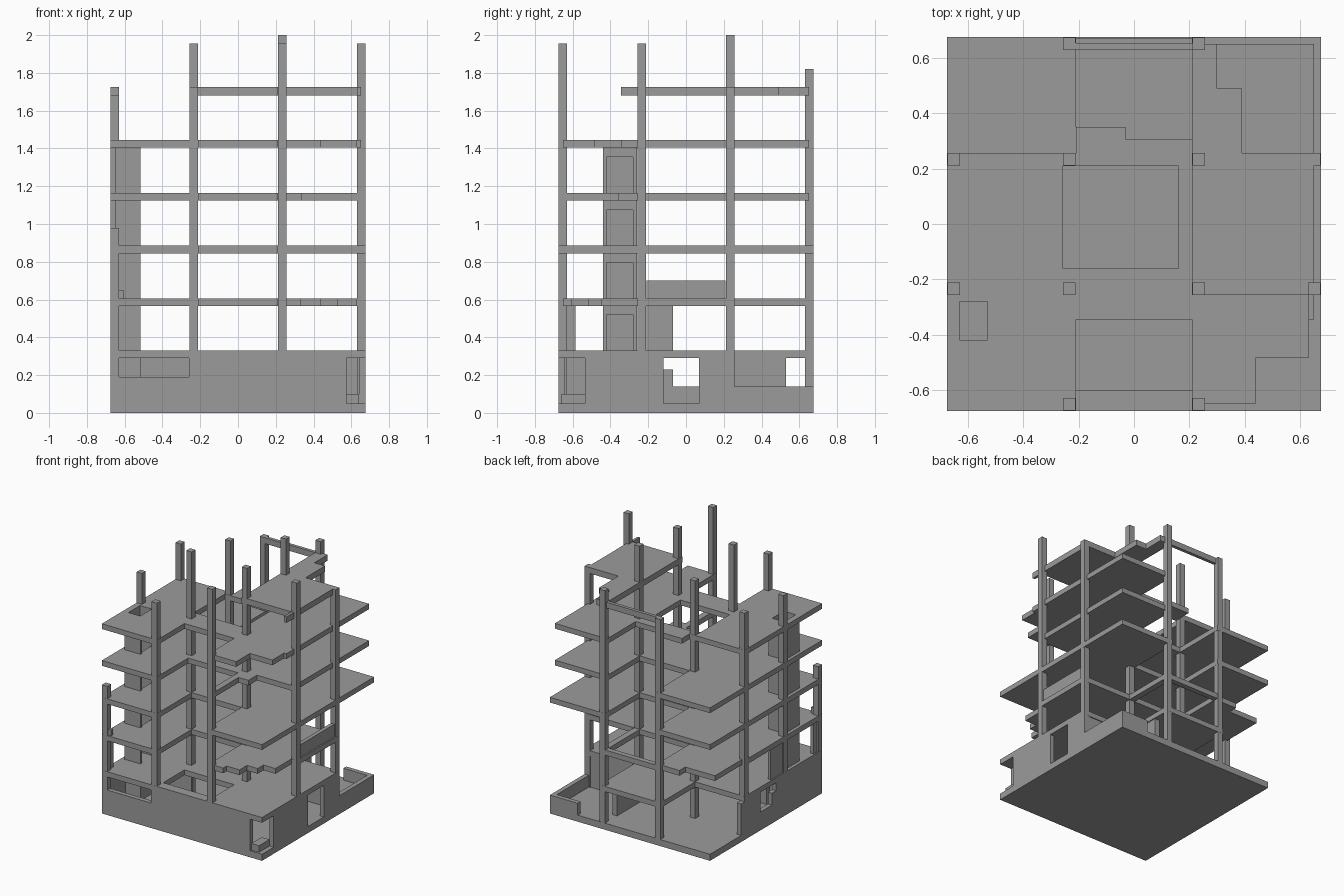
import bpy, bmesh

if "Cube" in bpy.data.objects:
    bpy.data.objects.remove(bpy.data.objects["Cube"])

B0, B1 = 0.21, 0.257   # faces of the inner columns
E = 0.675              # outer edge of the footprint
S = 0.65               # recessed slab edge

concrete = bpy.data.materials.new("dark_concrete")
concrete.diffuse_color = (0.33, 0.33, 0.33, 1)
concrete.use_nodes = True
concrete.node_tree.nodes["Principled BSDF"].inputs["Base Color"].default_value = concrete.diffuse_color

def plate(name, adds, cuts, lo, hi, axis='z'):
    """Union of rectangles minus cut rectangles, extruded lo..hi along an axis."""
    rects = adds + cuts
    us = sorted({round(v, 4) for r in rects for v in r[:2]})
    vs = sorted({round(v, 4) for r in rects for v in r[2:]})
    inside = lambda u, v, rs: any(r[0] < u < r[1] and r[2] < v < r[3] for r in rs)
    full = set()
    for i in range(len(us) - 1):
        for j in range(len(vs) - 1):
            u, v = (us[i] + us[i + 1]) / 2, (vs[j] + vs[j + 1]) / 2
            if inside(u, v, adds) and not inside(u, v, cuts):
                full.add((i, j))
    place = {'z': lambda u, v, w: (u, v, w),
             'x': lambda u, v, w: (w, u, v),
             'y': lambda u, v, w: (u, w, v)}[axis]
    bm = bmesh.new()
    cache = {}

    def vert(i, j, w):
        if (i, j, w) not in cache:
            cache[i, j, w] = bm.verts.new(place(us[i], vs[j], w))
        return cache[i, j, w]

    for i, j in full:
        ring = [(i, j), (i + 1, j), (i + 1, j + 1), (i, j + 1)]
        bm.faces.new([vert(*p, hi) for p in ring])
        bm.faces.new([vert(*p, lo) for p in reversed(ring)])
        for k, nb in enumerate([(i, j - 1), (i + 1, j), (i, j + 1), (i - 1, j)]):
            if nb not in full:
                p, q = ring[k], ring[(k + 1) % 4]
                bm.faces.new([vert(*p, lo), vert(*q, lo), vert(*q, hi), vert(*p, hi)])
    bmesh.ops.recalc_face_normals(bm, faces=bm.faces)
    me = bpy.data.meshes.new(name)
    bm.to_mesh(me)
    bm.free()
    me.materials.append(concrete)
    bpy.context.collection.objects.link(bpy.data.objects.new(name, me))

# bays: first letter left/centre/right, second front/middle/back
XS = {'L': (-E, -B0), 'C': (-B1, B1), 'R': (B0, E)}
YS = {'F': (-E, -B0), 'M': (-B1, B1), 'B': (B0, E)}
bays = lambda text: [XS[k[0]] + YS[k[1]] for k in text.split()]
SHAFT_HOLE = (-0.63, -0.53, -0.42, -0.28)

# columns: x, y, broken-off height
a, b, h = 0.652, 0.234, 0.0225
COLUMNS = [(-a, -a, .98), (-b, -a, 1.725), (b, -a, 1.955),
           (-a, -b, 1.68), (-b, -b, 1.955), (b, -b, 1.955), (a, -b, 1.955),
           (-a, b, 1.725), (-b, b, 1.86), (b, b, 2.0), (a, b, 1.725),
           (-b, a, 1.725), (b, a, 1.82)]
for x, y, top in COLUMNS:
    plate("column", [(x - h, x + h, y - h, y + h)], [], 0.05, top)

# ground slab
plate("ground_slab", [(-E, E, -E, E)], [], 0, 0.05)

# ground storey walls with openings
plate("front_wall", [(-E, E, .05, .29)],
      [(-.63, -.26, .19, .29), (.575, E, .05, .29)], -E, -.64, 'y')
plate("right_wall", [(-.64, .25, .05, .29), (.25, E, .05, .14)],
      [(-.64, -.535, .05, .29), (-.12, .07, .05, .29)], .64, E, 'x')
plate("corner_sill", [(.575, .64, -.66, -.535)], [], .05, .10)
plate("left_wall", [(-.64, .30, .05, .29)],
      [(-.12, .07, .14, .29)], -E, -.64, 'x')
plate("window_block", [(-.12, -.07, .14, .23)], [], -E, -.64, 'x')
plate("back_low_wall", [(.44, .64, .05, .14)], [], .64, E, 'y')
plate("inner_wall_side", [(.25, .53, .05, .29)], [], .21, .25, 'x')
plate("inner_wall_back", [(.25, .64, .05, .29)], [], .215, .25, 'y')
plate("inner_wall_left", [(-.53, -.21, .05, .29)], [], -.25, -.215, 'y')

# first floor
plate("floor_1", bays("LF CF RF LM CM RM CB"), [(-B0, B0, -.60, -.345)], .29, .33)

# upper floors, broken in places
plate("floor_2", bays("LF LM CM RM") + [
          (-.65, -B0, B0, .58), (-.40, -B0, .5, .65), (-B1, B1, .63, .67),
          (B0, .33, -.65, -.2), (B0, .44, -.61, -.2), (B0, .53, -.52, -.2),
          (B0, .63, -.45, -.2), (B0, B1, B0, .65)],
      [SHAFT_HOLE], .565, .605)
plate("floor_3", bays("LF LM CM RM RF RB LB"), [SHAFT_HOLE], .845, .885)
plate("floor_4", bays("LF LM CM LB") + [
          (B0, S, -B1, B1), (B0, S, B0, S), (B0, B1, -.65, -.2),
          (B0, .34, -.36, -.2), (-B1, B1, -.30, -.2)],
      [SHAFT_HOLE], 1.125, 1.165)
plate("floor_5", bays("LF LM") + [
          (B0, S, -.345, B1), (-B1, B1, -.345, -.16), (.16, B1, -.25, .25),
          (-B0, B1, B0, .305), (-B0, -.03, B0, .35), (B0, S, B0, S),
          (B0, .44, -.65, -.2), (B0, .63, -.485, -.2)],
      [SHAFT_HOLE, (-B1, .16, -.16, B0)], 1.405, 1.445)
plate("floor_6", [(B0, S, -B1, B1), (.63, S, -.345, -.2),
                  (B0, .30, B0, .65), (B0, .39, B0, .49), (-B1, B1, .63, .655)],
      [], 1.68, 1.725)

# lift shaft: three closed sides and a side with a doorway per storey
plate("shaft_sides", [(-.65, -.53, -.44, -.26)], [SHAFT_HOLE], .05, 1.405)
plate("shaft_door_side", [(-.44, -.26, .05, 1.405)],
      [(-.42, -.28, z, z + .19) for z in (.33, .605, .885, 1.165)], -.53, -.515, 'x')

# parapet and leftover wall pieces
plate("parapet", [(-B0, B0, .605, .70)], [], .635, .665, 'x')
plate("wall_fragment", [(-.21, -.07, .33, .565)], [], -.665, -.64, 'x')
plate("wall_fragment_front", [(-.63, -.585, .33, .565)], [], -.665, -.64, 'x')
plate("wall_fragment_low", [(-.63, -.605, .605, .65)], [], -.665, -.64, 'y')
